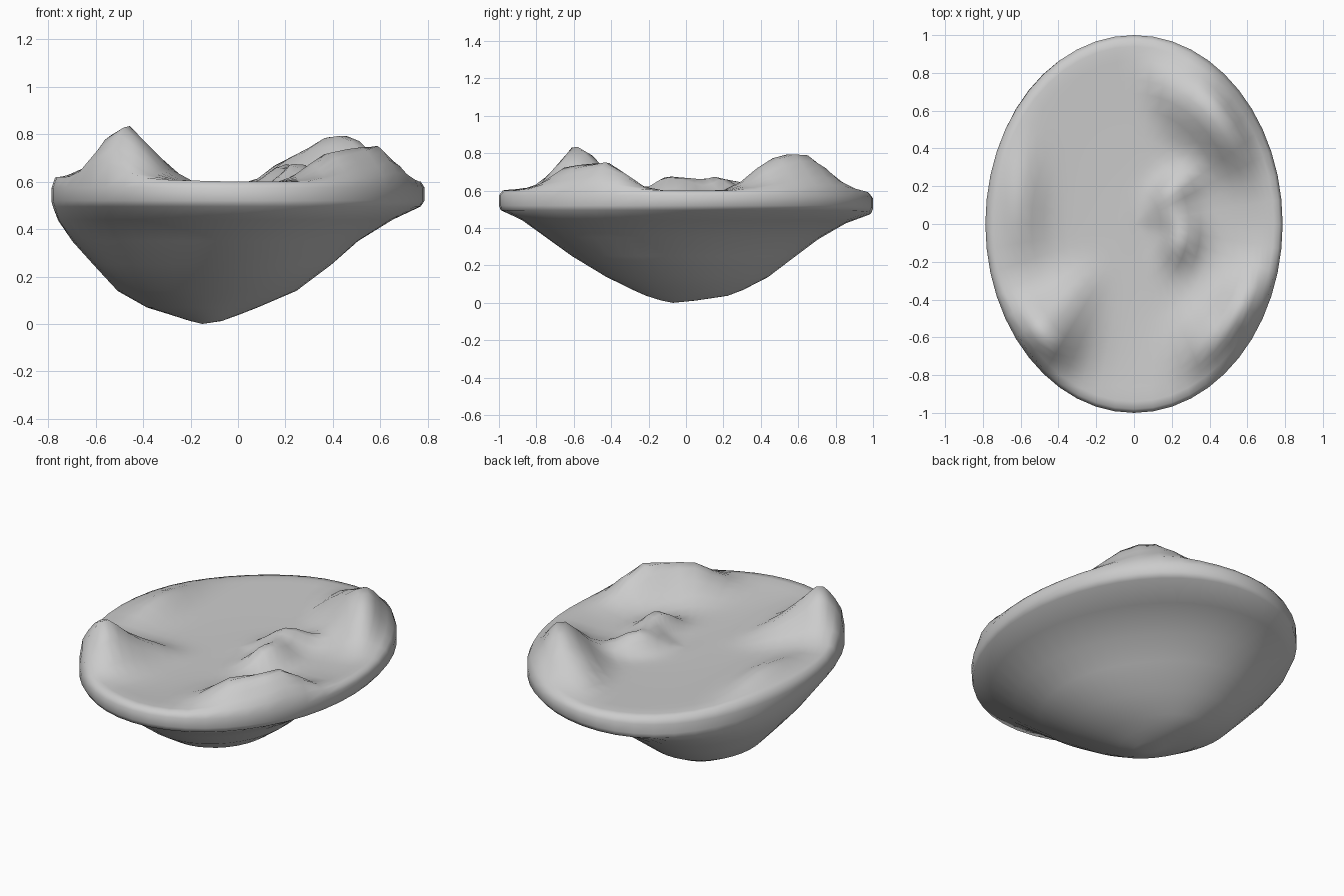
import bpy
import bmesh
from math import sin, cos, pi, exp, radians, hypot, sqrt

if "Cube" in bpy.data.objects:
    bpy.data.objects.remove(bpy.data.objects["Cube"], do_unlink=True)

SEGMENTS = 48
HALF_X, HALF_Y = 0.787, 1.0

# Underside rings: height, x min, x max, y min, y max, diagonal skew
UNDERSIDE = [
    (0.012, -0.20, -0.07, -0.13, 0.05, 0.08),
    (0.038, -0.28, 0.00, -0.21, 0.22, 0.10),
    (0.07, -0.38, 0.08, -0.28, 0.30, 0.11),
    (0.14, -0.50, 0.24, -0.42, 0.43, 0.11),
    (0.25, -0.60, 0.385, -0.60, 0.57, 0.10),
    (0.35, -0.69, 0.50, -0.74, 0.70, 0.08),
    (0.44, -0.755, 0.65, -0.87, 0.85, 0.05),
    (0.495, -0.78, 0.77, -0.99, 0.99, 0.01),
]

# Mounds: x, y, height, length, width, direction of length in degrees
MOUNDS = [
    (-0.51, -0.60, 0.25, 0.15, 0.12, 30),    # tall front peak
    (-0.33, -0.37, 0.05, 0.10, 0.08, 45),    # shoulder of that peak
    (-0.60, 0.13, 0.07, 0.20, 0.08, 90),     # low bank
    (0.60, -0.43, 0.16, 0.12, 0.10, 50),     # front ridge, outer end
    (0.40, -0.62, 0.13, 0.12, 0.11, 50),     # front ridge, inner end
    (0.40, 0.61, 0.20, 0.17, 0.12, 110),     # back ridge
    (0.53, 0.42, 0.08, 0.11, 0.08, 115),     # back ridge shoulder
    (0.18, 0.70, 0.06, 0.12, 0.06, 110),     # back knoll
    (0.25, -0.10, 0.11, 0.09, 0.06, 60),     # middle rocks
    (0.22, 0.04, 0.07, 0.07, 0.06, 20),
    (0.21, 0.18, 0.10, 0.10, 0.06, 40),
]


def ground_height(x, y):
    # Slightly dished ground, a little higher along the right-hand bank
    r = hypot(x / HALF_X, y / HALF_Y)
    z = 0.567 + 0.033 * min(1, r ** 3 * 1.3) + 0.025 * max(0, -x) * r
    fade = sqrt(min(1, max(0, (1.0 - r) / 0.16)))
    for mx, my, height, length, width, angle in MOUNDS:
        dx, dy = x - mx, y - my
        c, s = cos(radians(angle)), sin(radians(angle))
        along, across = (dx * c + dy * s) / length, (dy * c - dx * s) / width
        z += fade * height * exp(-0.5 * (along ** 2 + across ** 2))
    return z


def rim_sag(x, y):
    # The rim droops towards the back right
    return 0.035 * max(0, -0.55 * x / HALF_X + 0.83 * y / HALF_Y) ** 4


def ring(bm, cx, cy, rx, ry, height, skew=0):
    verts = []
    for i in range(SEGMENTS):
        a = 2 * pi * i / SEGMENTS
        k = 1 - skew * sin(2 * a)
        x, y = cx + k * rx * cos(a), cy + k * ry * sin(a)
        z = height if height is not None else ground_height(x, y)
        verts.append(bm.verts.new((x, y, z - rim_sag(x, y))))
    return verts


bm = bmesh.new()
rings = []

# Tapering rock below
for z, x0, x1, y0, y1, skew in UNDERSIDE:
    rings.append(ring(bm, (x0 + x1) / 2, (y0 + y1) / 2,
                      (x1 - x0) / 2, (y1 - y0) / 2, z, skew))

# Rounded rim
for scale, z in ((1.0, 0.52), (1.0, 0.575)):
    rings.append(ring(bm, 0, 0, HALF_X * scale, HALF_Y * scale, z))

# Ground with its mounds
for scale in (0.98, 0.94, 0.9, 0.865, 0.82, 0.76, 0.69, 0.61, 0.53,
              0.45, 0.37, 0.3, 0.24, 0.18, 0.1):
    rings.append(ring(bm, 0, 0, HALF_X * scale, HALF_Y * scale, None))

bottom = bm.verts.new((-0.15, -0.07, 0))
middle = bm.verts.new((0, 0, ground_height(0, 0)))
for i in range(SEGMENTS):
    j = (i + 1) % SEGMENTS
    bm.faces.new((bottom, rings[0][j], rings[0][i]))
    bm.faces.new((middle, rings[-1][i], rings[-1][j]))
    for low, high in zip(rings, rings[1:]):
        bm.faces.new((low[i], low[j], high[j], high[i]))
bmesh.ops.recalc_face_normals(bm, faces=bm.faces)
for face in bm.faces:
    face.smooth = True

mesh = bpy.data.meshes.new("floating_island")
bm.to_mesh(mesh)
bm.free()
island = bpy.data.objects.new("floating_island", mesh)
bpy.context.collection.objects.link(island)

# Plain grey rock
rock = bpy.data.materials.new("grey_rock")
rock.use_nodes = True
grey = (0.6, 0.6, 0.6, 1)
rock.diffuse_color = grey
rock.node_tree.nodes["Principled BSDF"].inputs["Base Color"].default_value = grey
mesh.materials.append(rock)
